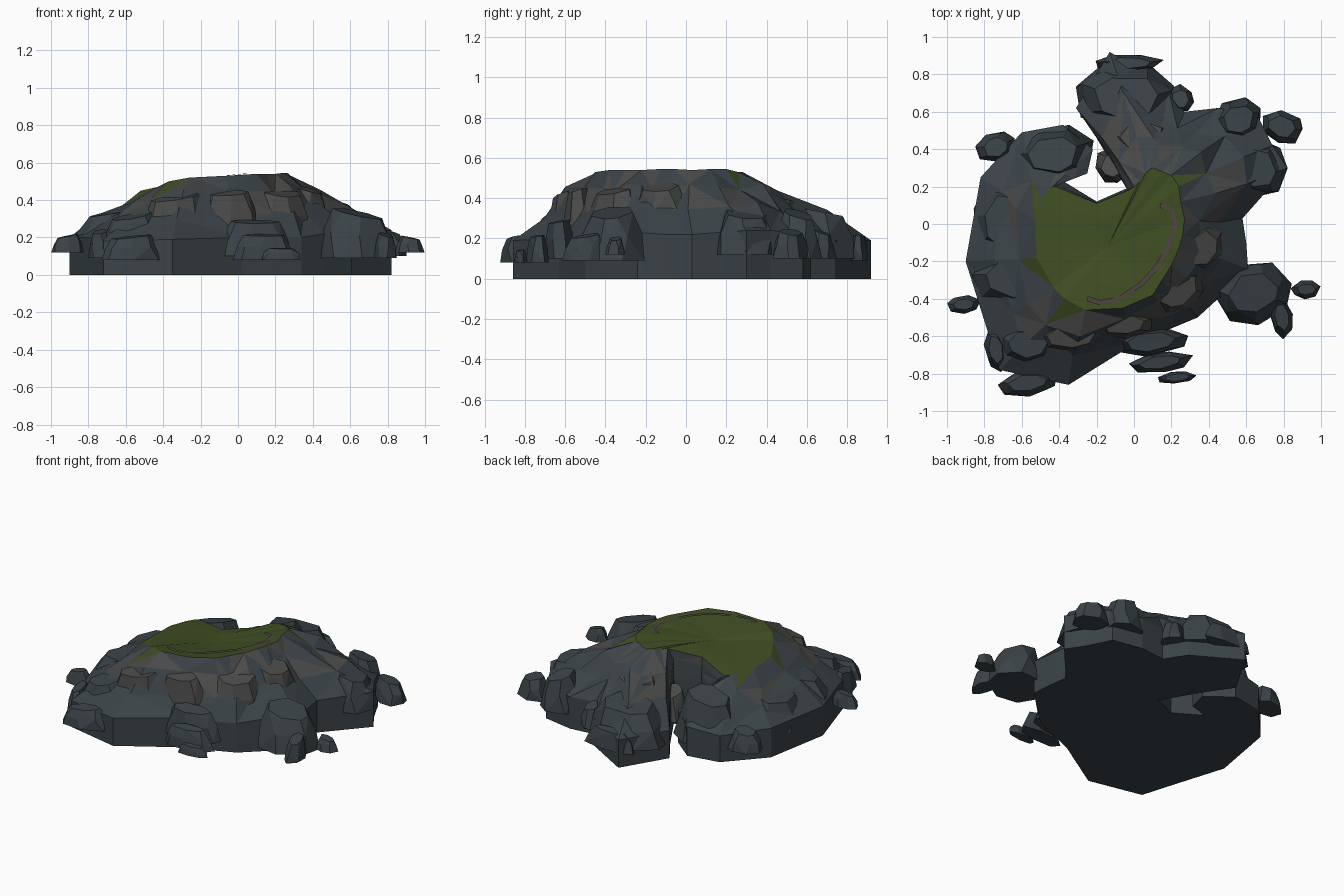
import bpy, bmesh, math, random
from mathutils import Vector

if "Cube" in bpy.data.objects:
    bpy.data.objects.remove(bpy.data.objects["Cube"])


def material(name, rgb):
    m = bpy.data.materials.new(name)
    m.diffuse_color = (*rgb, 1)
    m.use_nodes = True
    m.node_tree.nodes["Principled BSDF"].inputs["Base Color"].default_value = m.diffuse_color
    return m


SLATE = material("slate", (0.044, 0.056, 0.064))
GREY = material("grey_stone", (0.068, 0.068, 0.067))
GRASS = material("grass", (0.05, 0.075, 0.017))
DIRT = material("dirt", (0.08, 0.062, 0.05))


def finish(bm, name, mats):
    bmesh.ops.recalc_face_normals(bm, faces=bm.faces)
    me = bpy.data.meshes.new(name)
    bm.to_mesh(me)
    bm.free()
    for m in mats:
        me.materials.append(m)
    ob = bpy.data.objects.new(name, me)
    bpy.context.collection.objects.link(ob)
    return ob


# Mound: foot outline (x, y, height of vertical wall), counter-clockwise with the ravine at the back
foot = [(.58, .03, .22), (.82, .30, .24), (.74, .42, .24), (.66, .58, .22), (.45, .62, .22),
        (.27, .60, .22), (.18, .74, .19), (-.13, .92, .19), (-.31, .62, .19), (-.20, .46, .2),
        (-.04, .19, .3), (-.20, .12, .3), (-.38, .23, .3), (-.25, .27, .28), (-.22, .40, .22),
        (-.38, .53, .2), (-.60, .49, .18), (-.82, .25, .2), (-.90, -.20, .2), (-.79, -.55, .2),
        (-.72, -.78, .18), (-.35, -.86, .19), (.02, -.63, .2), (.22, -.55, .2), (.34, -.50, .2),
        (.46, -.39, .22), (.61, -.24, .23), (.60, -.10, .22)]
# Plateau rim matching each foot point
rim = [(.27, .03, .54), (.25, .12, .545), (.24, .20, .545), (.20, .26, .53), (.15, .28, .53),
       (.10, .30, .52), (.08, .29, .52), (.06, .27, .52), (.03, .23, .51), (0, .20, .51),
       (-.03, .18, .50), (-.20, .11, .47), (-.42, .20, .44), (-.43, .20, .44), (-.44, .20, .44),
       (-.46, .18, .44), (-.49, .13, .44), (-.53, .02, .44), (-.52, -.18, .45), (-.43, -.34, .47),
       (-.37, -.40, .50), (-.26, -.46, .52), (-.06, -.45, .53), (.10, -.38, .54), (.15, -.30, .54),
       (.20, -.22, .54), (.24, -.13, .545), (.26, -.06, .545)]
random.seed(4)
bm = bmesh.new()
rings = [[bm.verts.new((x, y, 0)) for x, y, z in foot]]
for t in (0, .35, .68, 1):
    ring = []
    for i, (a, b) in enumerate(zip(foot, rim)):
        p = Vector(a).lerp(Vector(b), t)
        if 0 < t < 1 and not 9 <= i <= 14:
            p += Vector([random.uniform(-.025, .025) for _ in range(3)])
            p.z += .02 * math.sin(math.pi * t)
        ring.append(bm.verts.new(p))
    rings.append(ring)
n = len(foot)
bm.faces.new(rings[0])
for k in range(4):
    for i in range(n):
        j = (i + 1) % n
        a, b, c, d = rings[k][i], rings[k][j], rings[k + 1][j], rings[k + 1][i]
        if k == 0:
            bm.faces.new((a, b, c, d))
            continue
        tris = ((a, b, c), (a, c, d)) if (i + k) % 2 else ((a, b, d), (b, c, d))
        for q, t in enumerate(tris):
            grassy = k == 3 and q == 1 and i in (2, 16, 18, 20)
            bm.faces.new(t).material_index = 2 if grassy else int(k > 1 and random.random() < .4)
# Grass plateau, slightly dished
mid = Vector((-.14, -.12, .495))
inner = [bm.verts.new(mid.lerp(v.co, .6)) for v in rings[4]]
centre = bm.verts.new(mid - Vector((0, 0, .01)))
for i in range(n):
    j = (i + 1) % n
    bm.faces.new((rings[4][i], rings[4][j], inner[j], inner[i])).material_index = 2
    bm.faces.new((inner[i], inner[j], centre)).material_index = 2
finish(bm, "mound", [SLATE, GREY, GRASS])


# Faceted boulders: flat underside, sloping sides, top tilted down away from the mound's middle
def boulder(name, x, y, rx, ry, z0, z1, turn=0, mat=SLATE, seed=0):
    random.seed(seed)
    bm = bmesh.new()
    c, s = math.cos(math.radians(turn)), math.sin(math.radians(turn))
    out = Vector((x, y)).normalized()
    for h, scale in ((0, 1), (.55, .86), (1, .62)):
        for i in range(7):
            a = math.tau * (i + .4 * random.random()) / 7
            r = scale * random.uniform(.94, 1.06)
            u, v = rx * r * math.cos(a), ry * r * math.sin(a)
            px, py = u * c - v * s, u * s + v * c
            tilt = (px * out.x + py * out.y) / max(rx, ry) * .2 + .12
            z = z0 + (z1 - z0) * h * (1 - max(tilt, 0))
            bm.verts.new((x + px, y + py, z))
    res = bmesh.ops.convex_hull(bm, input=bm.verts)
    bmesh.ops.delete(bm, geom=list({g for g in res["geom_interior"] + res["geom_unused"]
                                   if isinstance(g, bmesh.types.BMVert)}), context='VERTS')
    bmesh.ops.dissolve_limit(bm, angle_limit=math.radians(8), verts=bm.verts, edges=bm.edges)
    finish(bm, name, [mat])


# Small stones round the foot
stones = [(.92, -.35, .08, .05, .12, .21, 0), (.79, -.50, .06, .12, .09, .23, 10),
          (.79, .52, .12, .09, .10, .25, -20), (-.03, .86, .19, .05, .09, .23, 0),
          (-.74, .41, .11, .08, .10, .24, 15), (-.91, -.43, .09, .05, .12, .22, 10),
          (-.57, -.85, .17, .07, .08, .22, 8), (.14, -.74, .18, .055, .08, .23, 8),
          (.23, -.82, .11, .033, .08, .15, 5), (.09, -.63, .21, .08, .10, .31, 5),
          (-.74, -.67, .06, .12, .09, .25, 10), (.25, .67, .07, .08, .1, .25, 30)]
for i, s in enumerate(stones):
    boulder(f"foot_stone_{i + 1}", *s, SLATE, 20 + i)

# Large boulders shouldering the slope
large = [(-.64, -.29, .25, .17, .12, .37, 0), (.64, -.37, .21, .17, .09, .36, 10),
         (.56, .56, .14, .12, .10, .35, 10), (-.43, .37, .22, .16, .08, .41, 10),
         (-.04, .68, .28, .19, .10, .36, 0), (-.57, -.64, .17, .12, .12, .34, 0),
         (-.70, .02, .17, .22, .12, .34, 0), (.66, .30, .16, .17, .12, .35, 40)]
for i, s in enumerate(large):
    boulder(f"shoulder_boulder_{i + 1}", *s, SLATE, 50 + i)

# Grey slope rocks
slope = [(-.34, -.60, .21, .10, .15, .45, 5), (.24, -.36, .18, .12, .2, .47, 35),
         (-.12, .31, .09, .10, .12, .32, 20), (.04, .47, .19, .11, .2, .43, 10),
         (.37, -.13, .12, .16, .22, .49, -30), (-.05, -.54, .18, .08, .2, .47, 8)]
for i, s in enumerate(slope):
    boulder(f"slope_rock_{i + 1}", *s, GREY, 80 + i)

# Dirt path: narrow ribbon curving along the plateau edge
path = [(.14, .10), (.20, .08), (.22, 0), (.19, -.11), (.13, -.22), (.04, -.32), (-.08, -.40), (-.18, -.42), (-.25, -.40)]
bm = bmesh.new()
rows = []
for i, (x, y) in enumerate(path):
    q, p = path[min(i + 1, len(path) - 1)], path[max(i - 1, 0)]
    side = Vector((p[1] - q[1], q[0] - p[0], 0)).normalized() * .013
    at = Vector((x, y, .541 if i < 6 else .53))
    rows.append((bm.verts.new(at + side), bm.verts.new(at - side)))
for a, b in zip(rows, rows[1:]):
    bm.faces.new((a[0], a[1], b[1], b[0]))
finish(bm, "path", [DIRT])
